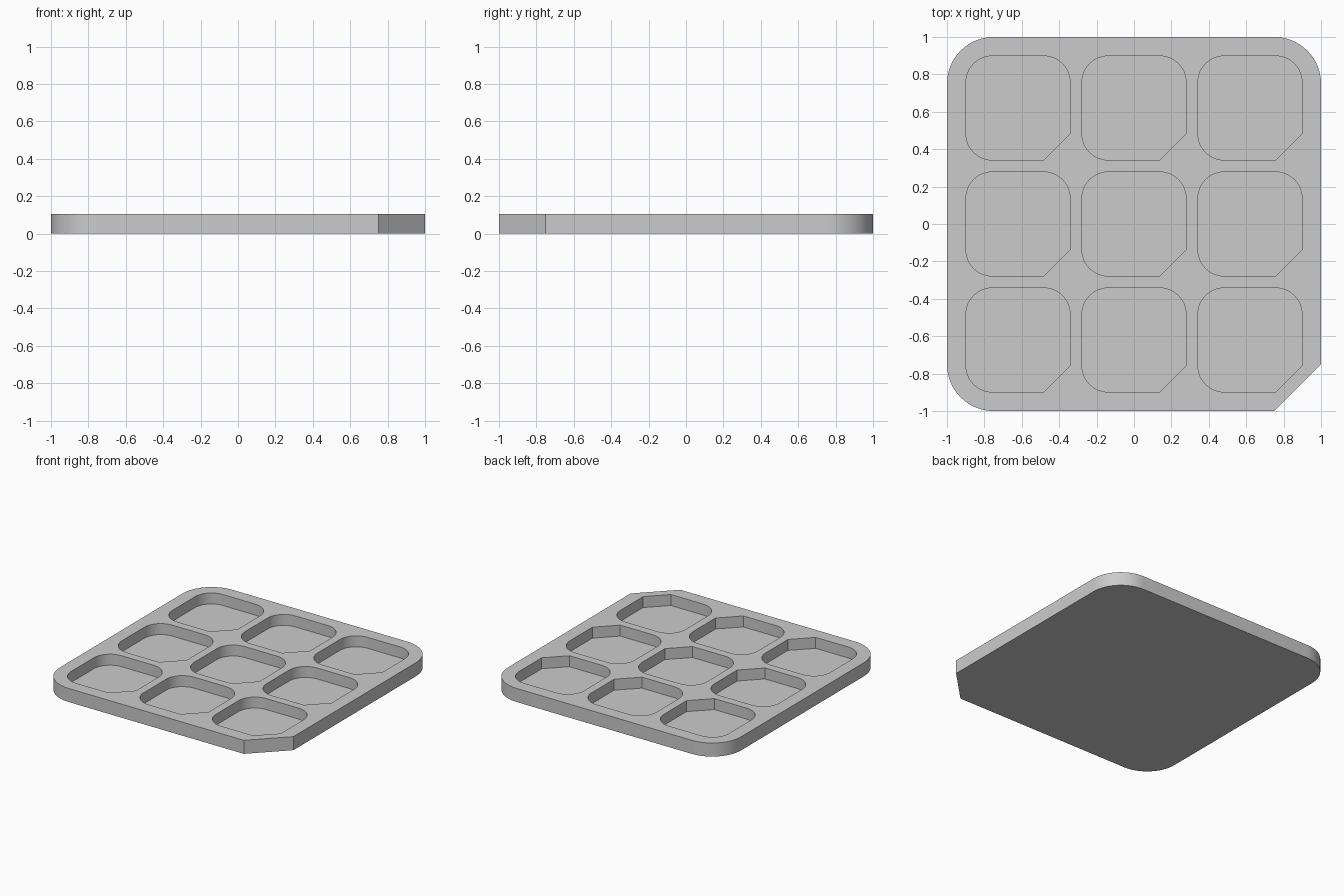
import bpy
import bmesh
from math import cos, sin, pi, radians

if "Cube" in bpy.data.objects:
    bpy.data.objects.remove(bpy.data.objects["Cube"], do_unlink=True)

HEIGHT, FLOOR = 0.105, 0.02
PITCH, POCKET = 0.62, 0.278


def outline(cx, cy, half, corner, steps):
    """Square with three rounded corners and a chamfer at the +x, -y one."""
    inner = half - corner
    pts = [(cx + inner, cy - half), (cx + half, cy - inner)]
    for i, (sx, sy) in enumerate([(1, 1), (-1, 1), (-1, -1)]):
        for k in range(steps + 1):
            a = (i + k / steps) * pi / 2
            pts.append((cx + sx * inner + corner * cos(a),
                        cy + sy * inner + corner * sin(a)))
    return pts


def ring(bm, pts, z):
    return [bm.verts.new((x, y, z)) for x, y in pts]


def wall(bm, low, high):
    n = len(low)
    for i in range(n):
        j = (i + 1) % n
        bm.faces.new((low[i], low[j], high[j], high[i]))


bm = bmesh.new()

# Outer rim and underside
pts = outline(0, 0, 1.0, 0.25, 16)
base, rim = ring(bm, pts, 0), ring(bm, pts, HEIGHT)
wall(bm, base, rim)
bm.faces.new(base[::-1])
loops = [rim]

# Three by three grid of pockets, each with walls and a floor
for row in (-1, 0, 1):
    for col in (-1, 0, 1):
        pts = outline(col * PITCH, row * PITCH, POCKET, 0.14, 12)
        bottom, lip = ring(bm, pts, FLOOR), ring(bm, pts, HEIGHT)
        wall(bm, lip, bottom)
        bm.faces.new(bottom)
        loops.append(lip)

# Top surface between the rim and the pocket lips
edges = [bm.edges.get((lp[i - 1], lp[i])) for lp in loops for i in range(len(lp))]
bmesh.ops.triangle_fill(bm, edges=edges, use_beauty=True, normal=(0, 0, 1))
bmesh.ops.recalc_face_normals(bm, faces=bm.faces)

mesh = bpy.data.meshes.new("tray")
bm.to_mesh(mesh)
bm.free()
tray = bpy.data.objects.new("tray", mesh)
bpy.context.collection.objects.link(tray)

# Plain grey material
grey = bpy.data.materials.new("light grey")
grey.use_nodes = True
color = (0.6, 0.6, 0.6, 1)
grey.diffuse_color = color
grey.node_tree.nodes["Principled BSDF"].inputs["Base Color"].default_value = color
mesh.materials.append(grey)

# Smooth rounded corners, sharp edges kept
bpy.ops.object.select_all(action="DESELECT")
tray.select_set(True)
bpy.context.view_layer.objects.active = tray
bpy.ops.object.shade_smooth_by_angle(angle=radians(30))
